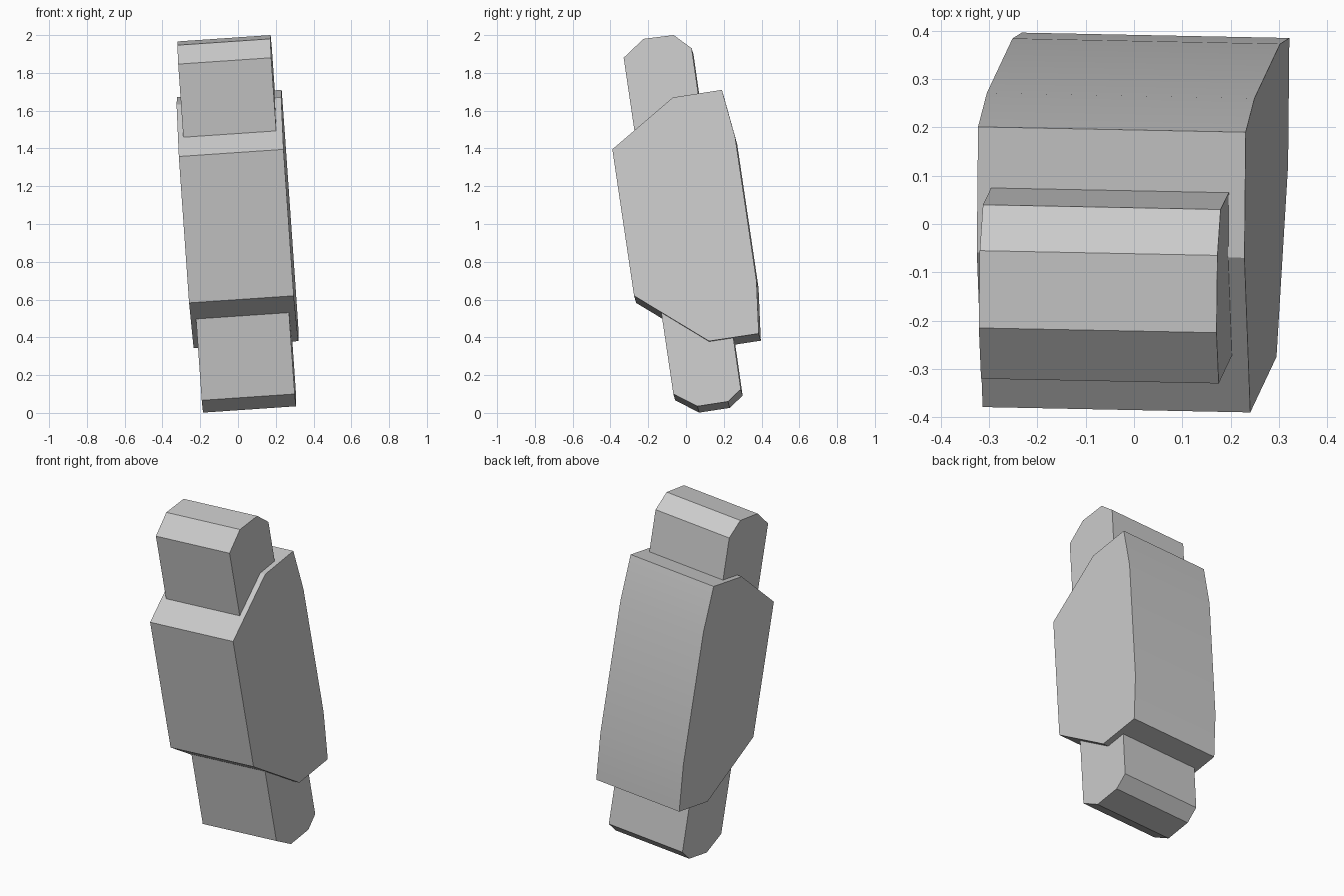
import bpy
import bmesh
import math
from mathutils import Vector

cube = bpy.data.objects.get("Cube")
if cube:
    bpy.data.objects.remove(cube, do_unlink=True)

# Single neutral grey
grey = bpy.data.materials.new("light_grey")
grey.use_nodes = True
colour = (0.6, 0.6, 0.6, 1)
grey.diffuse_color = colour
grey.node_tree.nodes["Principled BSDF"].inputs["Base Color"].default_value = colour

# Direction of the slightly tilted extrusion
AXIS = Vector((1, -0.02, 0.068))


def tilted_prism(name, profile, offset, width):
    """Extrude a (y, z) side profile backwards along the tilted axis."""
    bm = bmesh.new()
    ends = [Vector((offset + 0.02 * y - 0.067 * z, y, z)) for y, z in profile]
    face = bm.faces.new([bm.verts.new(p) for p in ends])
    new = bmesh.ops.extrude_face_region(bm, geom=[face], use_keep_orig=True)
    verts = [g for g in new["geom"] if isinstance(g, bmesh.types.BMVert)]
    bmesh.ops.translate(bm, verts=verts, vec=-AXIS * width)
    bmesh.ops.recalc_face_normals(bm, faces=bm.faces)
    mesh = bpy.data.meshes.new(name)
    bm.to_mesh(mesh)
    bm.free()
    mesh.materials.append(grey)
    obj = bpy.data.objects.new(name, mesh)
    bpy.context.collection.objects.link(obj)
    bpy.ops.object.select_all(action="DESELECT")
    obj.select_set(True)
    bpy.context.view_layer.objects.active = obj
    bpy.ops.object.shade_smooth_by_angle(angle=math.radians(20))
    return obj


# Long inner bar with chamfered ends
tilted_prism("inner_bar", [
    (-0.33, 1.88), (-0.225, 1.98), (-0.065, 2.0), (0.03, 1.93),
    (0.29, 0.125), (0.222, 0.06), (0.06, 0.035), (-0.067, 0.1),
], 0.308, 0.492)

# Wide outer sleeve with a gently curved back
tilted_prism("outer_sleeve", [
    (-0.39, 1.395), (-0.07, 1.67), (0.19, 1.71), (0.26, 1.46),
    (0.373, 0.7), (0.385, 0.42), (0.122, 0.38), (-0.275, 0.62),
], 0.342, 0.554)
